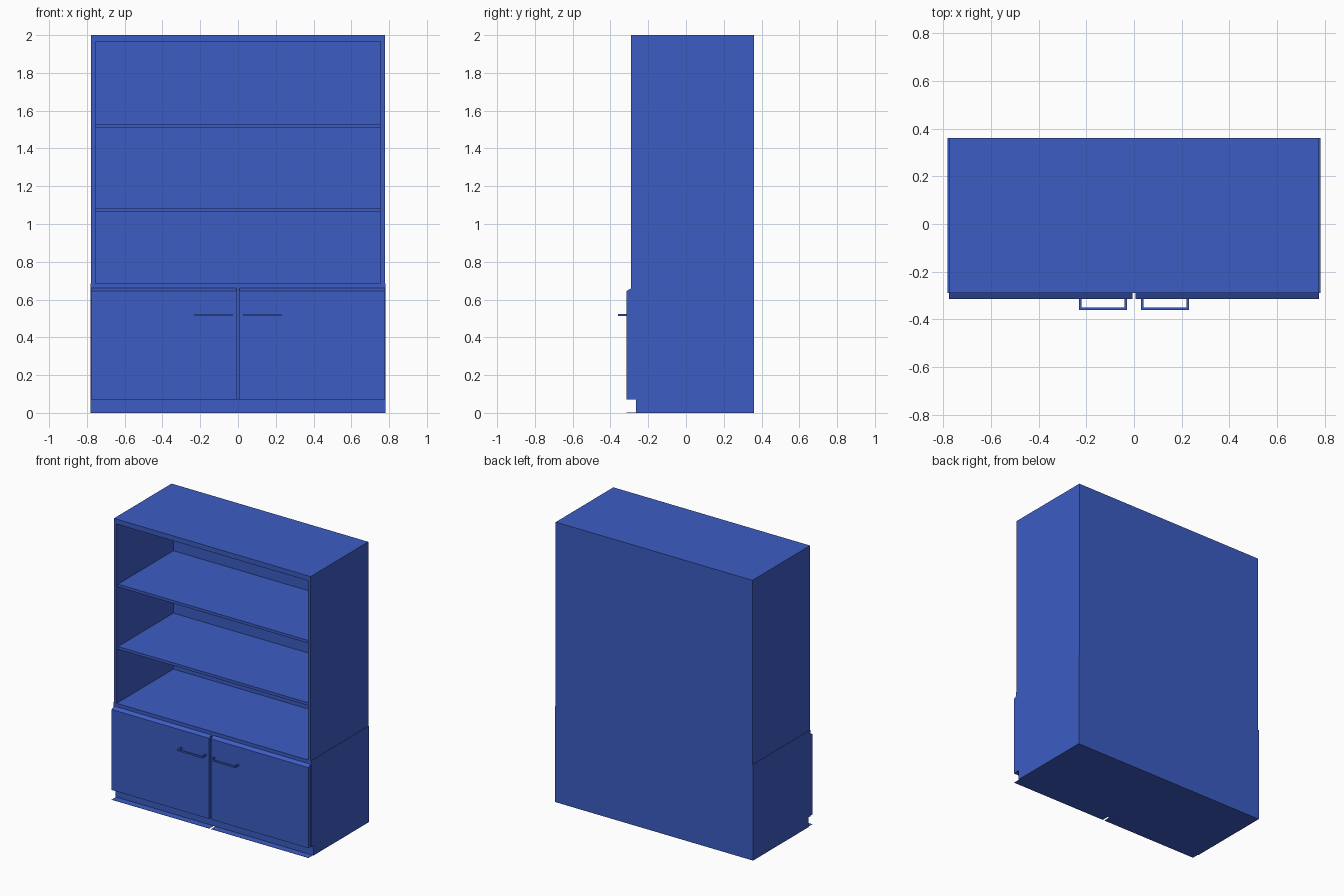
import bpy, bmesh

if "Cube" in bpy.data.objects:
    bpy.data.objects.remove(bpy.data.objects["Cube"])

blue = bpy.data.materials.new("blue_paint")
blue.diffuse_color = (0.045, 0.107, 0.55, 1)
blue.use_nodes = True
blue.node_tree.nodes["Principled BSDF"].inputs["Base Color"].default_value = blue.diffuse_color


def finish(name, bm):
    bmesh.ops.recalc_face_normals(bm, faces=bm.faces)
    mesh = bpy.data.meshes.new(name)
    bm.to_mesh(mesh)
    bm.free()
    mesh.materials.append(blue)
    obj = bpy.data.objects.new(name, mesh)
    bpy.context.collection.objects.link(obj)
    return obj


def prism(name, x0, x1, profile):
    """Extrude a closed (y, z) profile from x0 to x1."""
    bm = bmesh.new()
    face = bm.faces.new([bm.verts.new((x0, y, z)) for y, z in profile])
    new = bmesh.ops.extrude_face_region(bm, geom=[face])["geom"]
    verts = [g for g in new if isinstance(g, bmesh.types.BMVert)]
    bmesh.ops.translate(bm, verts=verts, vec=(x1 - x0, 0, 0))
    return finish(name, bm)


def box(name, x0, x1, y0, y1, z0, z1):
    return prism(name, x0, x1, [(y0, z0), (y1, z0), (y1, z1), (y0, z1)])


FRONT, BACK = -0.29, 0.36
W, INNER = 0.777, 0.755

# Lower cabinet with recessed toe kick
prism("lower_cabinet", -0.782, 0.782,
      [(-0.265, 0), (BACK, 0), (BACK, 0.685), (FRONT, 0.685),
       (FRONT, 0.07), (-0.265, 0.07)])

# Open upper case
box("top_panel", -W, W, FRONT, BACK, 1.965, 2.0)
box("back_panel", -INNER, INNER, 0.35, BACK, 0.685, 1.965)
for i, z in enumerate((1.065, 1.51)):
    box(f"shelf_{i + 1}", -INNER, INNER, -0.275, 0.35, z, z + 0.02)

# Mirrored parts: side panels, doors, floor strips and handles
for side, s in (("left", -1), ("right", 1)):
    box(f"side_panel_{side}", s * INNER, s * W, FRONT, BACK, 0.685, 1.965)

    # Door with a sloped top edge
    prism(f"door_{side}", s * 0.007, s * 0.777,
          [(FRONT, 0.07), (FRONT, 0.66), (-0.315, 0.645), (-0.315, 0.07)])

    # Thin strip on the floor under the door
    box(f"floor_strip_{side}", s * 0.007, s * 0.777, -0.315, -0.265, 0, 0.001)

    # U-shaped handle
    box(f"handle_bar_{side}", s * 0.03, s * 0.23, -0.36, -0.35, 0.513, 0.524)
    for end, x in (("inner", 0.03), ("outer", 0.22)):
        box(f"handle_post_{end}_{side}", s * x, s * (x + 0.01),
            -0.35, -0.315, 0.513, 0.524)
